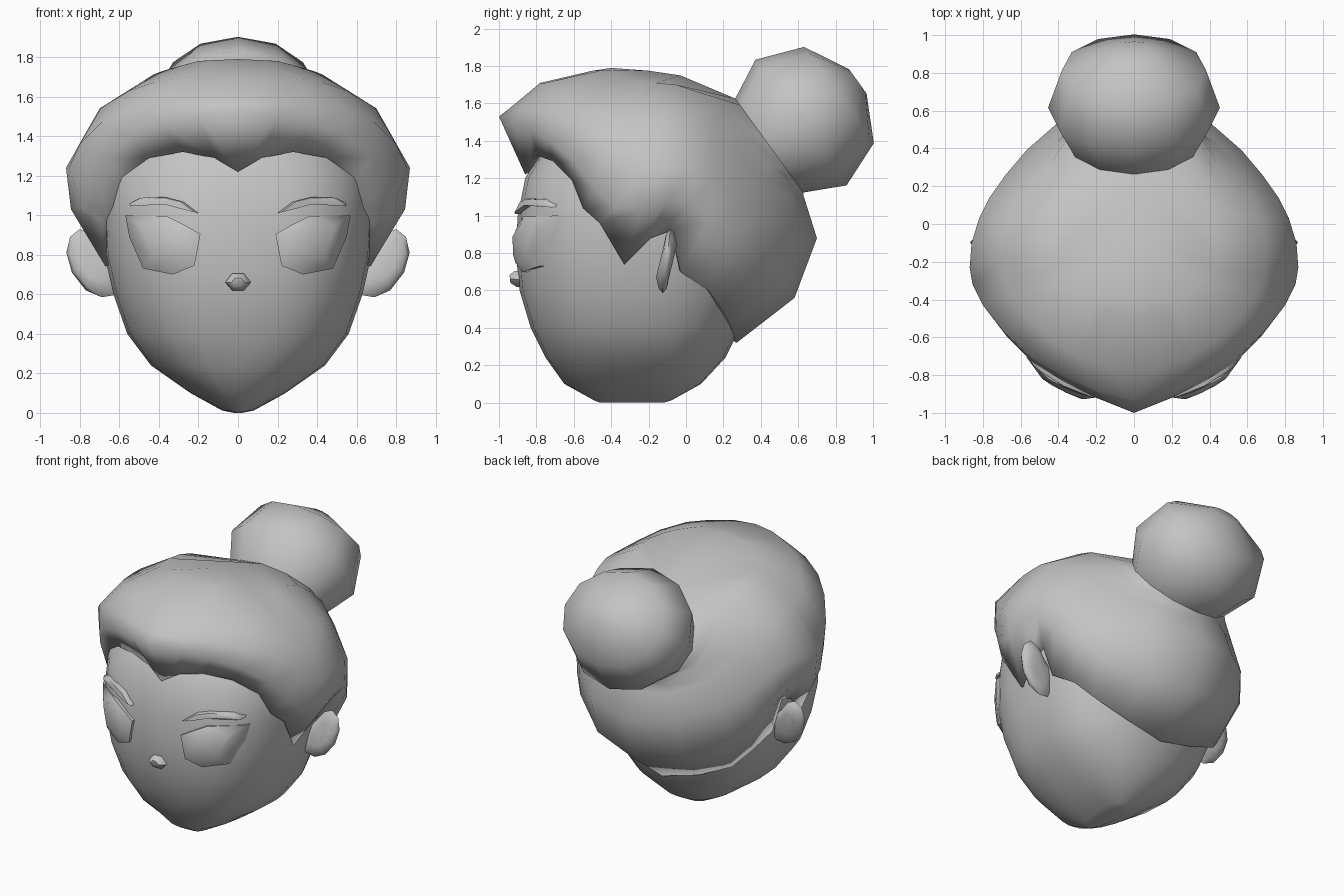
import bpy, bmesh, math
from mathutils import Vector

if "Cube" in bpy.data.objects:
    bpy.data.objects.remove(bpy.data.objects["Cube"])

GREY = (0.55, 0.55, 0.55, 1)
clay = bpy.data.materials.new("plain grey")
clay.use_nodes = True
clay.diffuse_color = GREY
clay.node_tree.nodes["Principled BSDF"].inputs["Base Color"].default_value = GREY


def loft(name, rings, closed=True, caps=(True, True), mirror=False, angle=80):
    """Bridge rings of points into a smooth object, optionally mirrored in x."""
    bm = bmesh.new()
    loops = [[bm.verts.new(p) for p in ring] for ring in rings]
    n = len(loops[0])
    for a, b in zip(loops, loops[1:]):
        for i in range(n if closed else n - 1):
            j = (i + 1) % n
            bm.faces.new((a[i], a[j], b[j], b[i]))
    for use, ring in zip(caps, (loops[0], loops[-1])):
        if use:
            bm.faces.new(ring)
    if mirror:
        twin = bmesh.ops.duplicate(bm, geom=bm.verts[:] + bm.edges[:] + bm.faces[:])
        for v in twin["geom"]:
            if isinstance(v, bmesh.types.BMVert):
                v.co.x *= -1
    bmesh.ops.remove_doubles(bm, verts=bm.verts, dist=0.0005)
    bmesh.ops.dissolve_degenerate(bm, dist=0.0005, edges=bm.edges)
    bmesh.ops.recalc_face_normals(bm, faces=bm.faces)
    mesh = bpy.data.meshes.new(name)
    bm.to_mesh(mesh)
    bm.free()
    mesh.materials.append(clay)
    ob = bpy.data.objects.new(name, mesh)
    bpy.context.collection.objects.link(ob)
    bpy.ops.object.select_all(action='DESELECT')
    ob.select_set(True)
    bpy.context.view_layer.objects.active = ob
    bpy.ops.object.shade_smooth_by_angle(angle=math.radians(angle))


# Head: height, half width, front y, back y
HEAD = [(0, .02, -.46, -.12), (.012, .08, -.49, -.08), (.1, .24, -.65, .08),
        (.24, .44, -.75, .21), (.4, .56, -.83, .29), (.6, .63, -.89, .38),
        (.8, .675, -.91, .45), (1.0, .685, -.90, .48), (1.2, .67, -.86, .45),
        (1.4, .55, -.74, .35), (1.55, .3, -.5, .2)]
MID_Y, POWER = -.2, 2.6


def head_ring(z, w, front, back, n=24):
    ring = []
    for k in range(n):
        a = 2 * math.pi * k / n
        c, s = math.cos(a), math.sin(a)
        depth = back - MID_Y if s > 0 else MID_Y - front
        # Rounder at the back and near the chin
        power = 2.2 if s > 0 or z < .2 else POWER
        ring.append((math.copysign(abs(c) ** (2 / power), c) * w,
                     MID_Y + math.copysign(abs(s) ** (2 / power), s) * depth, z))
    return ring


def face_y(x, z):
    """Front surface of the head at x, z."""
    for a, b in zip(HEAD, HEAD[1:]):
        if a[0] <= z <= b[0]:
            t = (z - a[0]) / (b[0] - a[0])
            w, front = (a[i] + (b[i] - a[i]) * t for i in (1, 2))
            return MID_Y - (MID_Y - front) * max(0, 1 - abs(x / w) ** POWER) ** (1 / POWER)


loft("head", [head_ring(*row) for row in HEAD])

# Bun: twelve-sided rings along a tilted axis; distance, x radius, other radius
base, axis = Vector((0, .445, 1.375)), Vector((0, .81, .586))
across = Vector((0, -.586, .81))


def bun_ring(t, rx, rv):
    """Ring starting at its top and running round towards +x."""
    return [base + axis * t + Vector((rx * math.sin(k * math.pi / 6), 0, 0))
            + across * rv * math.cos(k * math.pi / 6) for k in range(12)]


neck = bun_ring(0, .36, .31)
loft("hair_bun", [neck, bun_ring(.21, .455, .415), bun_ring(.46, .38, .318),
                  bun_ring(.585, .1, .08)], caps=(False, True), angle=180)

# Hair: half rings from the forehead peak round to the nape
hairline = [(0, -.86, 1.22), (.12, -.83, 1.29), (.28, -.79, 1.32), (.45, -.71, 1.29),
            (.59, -.61, 1.19), (.645, -.55, 1.04), (.69, -.46, .96), (.67, -.33, .74),
            (.70, -.19, .88), (.70, -.08, .92), (.66, -.03, .70), (.60, .12, .60),
            (.50, .20, .49), (.27, .25, .39), (0, .27, .32)]
brim = [(0, -1, 1.53), (.2, -.92, 1.5), (.38, -.83, 1.46), (.54, -.73, 1.40),
        (.67, -.60, 1.29), (.74, -.49, 1.15), (.79, -.38, 1.04), (.845, -.24, 1.03),
        (.85, -.1, 1.08), (.82, .02, 1.06), (.77, .12, .97), (.69, .24, .87),
        (.58, .36, .78), (.33, .52, .64), (0, .58, .56)]
side = [(0, -.93, 1.585), (.2, -.88, 1.58), (.38, -.80, 1.57), (.55, -.70, 1.53),
        (.69, -.57, 1.47), (.80, -.43, 1.36), (.855, -.32, 1.24), (.87, -.23, 1.24),
        (.86, -.1, 1.25), (.82, .03, 1.25), (.765, .14, 1.2), (.68, .26, 1.1),
        (.57, .39, 1.0), (.33, .6, .92), (0, .70, .88)]
upper = [(0, -.78, 1.71), (.15, -.75, 1.71), (.3, -.7, 1.69), (.43, -.62, 1.67),
         (.55, -.5, 1.63), (.65, -.38, 1.57), (.695, -.28, 1.54), (.7, -.2, 1.54),
         (.7, -.1, 1.54), (.68, .02, 1.52), (.63, .14, 1.45), (.57, .27, 1.34),
         (.48, .40, 1.19), (.28, .57, 1.10), (0, .64, 1.07)]
crown = [(0, -.5, 1.775), (.08, -.48, 1.775), (.15, -.46, 1.775), (.2, -.4, 1.78),
         (.31, -.36, 1.75), (.38, -.3, 1.73), (.43, -.24, 1.71), (.43, -.16, 1.71),
         (.42, -.05, 1.70), (.42, .07, 1.66), (.44, .19, 1.57), (.45, .31, 1.45),
         (.40, .44, 1.28), (.23, .58, 1.14), (0, .63, 1.10)]
# The innermost ring runs along the parting and then down round the bun's neck
parting = ([(0, -.4, 1.79)] * 4 + [(0, -.2, 1.775)] * 2 + [(0, -.03, 1.75)] * 2
           + neck[:7])
tuck = [(x * .88, (y + .2) * .88 - .2, z + .04) for x, y, z in hairline]
loft("hair", [tuck, hairline, brim, side, upper, crown, parting],
     closed=False, caps=(False, False), mirror=True, angle=180)


# Raised face details that follow the face surface
def detail(name, outline, rim, proud, inner, sign=1):
    cx = sum(p[0] for p in outline) / len(outline)
    cz = sum(p[1] for p in outline) / len(outline)
    rings = []
    for scale, lift in ((1, -.04), (1, rim), (inner, proud)):
        ring = []
        for x, z in outline:
            px, pz = cx + (x - cx) * scale, cz + (z - cz) * scale
            ring.append((px * sign, face_y(px, pz) - lift, pz))
        rings.append(ring)
    loft(name, rings, angle=50)


EYE = [(.19, .905), (.27, .95), (.36, .995), (.57, 1.0), (.55, .89),
       (.48, .73), (.33, .70), (.22, .745)]
BROW = [(.20, 1.01), (.28, 1.07), (.37, 1.092), (.49, 1.088), (.55, 1.058),
        (.545, 1.045), (.46, 1.052), (.37, 1.055), (.28, 1.03)]
NOSE = [(-.065, .66), (-.03, .705), (.03, .705), (.065, .66), (.03, .62), (-.03, .62)]
EAR = [(.60, .76), (.68, .83), (.74, .905), (.80, .93), (.85, .89), (.868, .81),
       (.84, .71), (.77, .62), (.69, .585), (.60, .60)]

for label, sign in (("left", 1), ("right", -1)):
    detail(label + "_eye", EYE, .022, .045, .6, sign)
    detail(label + "_eyebrow", BROW, .025, .035, .9, sign)
    # Ear: thin leaf-shaped disc, bulged on both faces
    rings = []
    for scale, dy in ((.5, -.035), (.85, -.022), (1, 0), (.85, .022), (.5, .035)):
        rings.append([(sign * (.74 + (x - .74) * scale),
                       -.105 + .12 * (z - .75) + dy,
                       .76 + (z - .76) * scale) for x, z in EAR])
    loft(label + "_ear", rings)
detail("nose", NOSE, .015, .045, .5)
